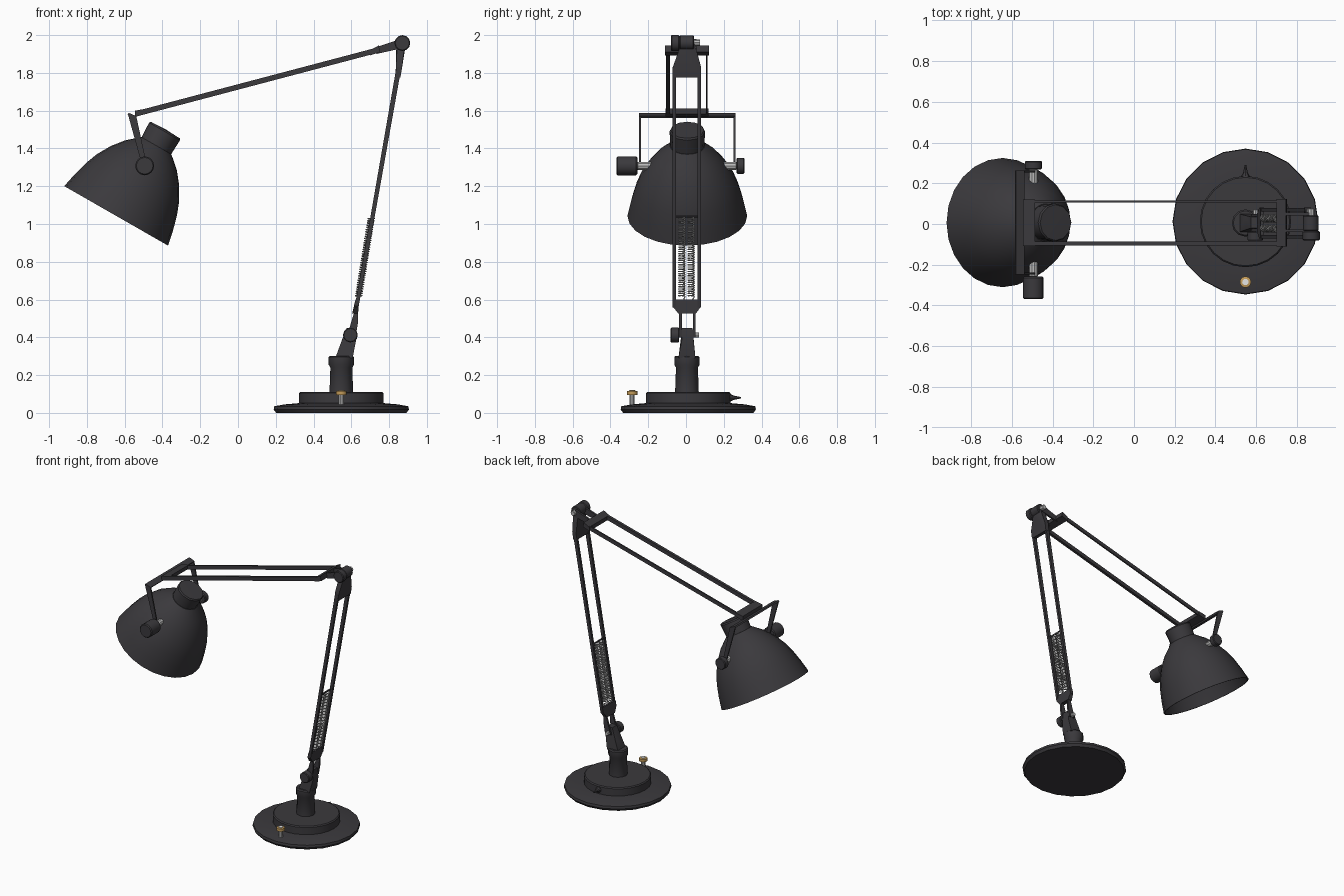
import bpy, bmesh, math
from mathutils import Vector, Matrix

if "Cube" in bpy.data.objects:
    bpy.data.objects.remove(bpy.data.objects["Cube"])


def material(name, rgb):
    m = bpy.data.materials.new(name)
    m.diffuse_color = (*rgb, 1)
    m.use_nodes = True
    m.node_tree.nodes["Principled BSDF"].inputs["Base Color"].default_value = m.diffuse_color
    return m


DARK = material("charcoal", (0.043, 0.041, 0.046))
STEEL = material("steel", (0.5, 0.5, 0.5))
BRASS = material("brass", (0.55, 0.33, 0.10))
WHITE = material("white", (0.8, 0.8, 0.78))


def finish(bm, name, mat=DARK):
    bmesh.ops.recalc_face_normals(bm, faces=bm.faces)
    me = bpy.data.meshes.new(name)
    bm.to_mesh(me)
    bm.free()
    ob = bpy.data.objects.new(name, me)
    bpy.context.collection.objects.link(ob)
    me.materials.append(mat)
    bpy.context.view_layer.objects.active = ob
    ob.select_set(True)
    bpy.ops.object.shade_smooth_by_angle(angle=math.radians(35))
    ob.select_set(False)
    return ob


def lathe(name, profile, origin, axis=(0, 0, 1), sides=20, mat=DARK):
    """Spin (radius, height) points about an axis."""
    bm = bmesh.new()
    vs = [bm.verts.new((r, 0, h)) for r, h in profile]
    es = [bm.edges.new(p) for p in zip(vs, vs[1:])]
    bmesh.ops.spin(bm, geom=vs + es, cent=(0, 0, 0), axis=(0, 0, 1),
                   angle=math.tau, steps=sides, use_merge=True)
    bmesh.ops.remove_doubles(bm, verts=bm.verts, dist=1e-5)
    rot = Vector((0, 0, 1)).rotation_difference(Vector(axis)).to_matrix().to_4x4()
    bm.transform(Matrix.Translation(origin) @ rot)
    return finish(bm, name, mat)


def pin(name, x, z, y0, y1, r, mat=DARK, sides=12):
    """Cylinder along y with a small edge chamfer."""
    c, h = r * 0.12, y1 - y0
    prof = [(0, 0), (r - c, 0), (r, c), (r, h - c), (r - c, h), (0, h)]
    return lathe(name, prof, (x, y0, z), (0, 1, 0), sides, mat)


def hull(name, points, mat=DARK):
    bm = bmesh.new()
    for p in points:
        bm.verts.new(p)
    bmesh.ops.convex_hull(bm, input=bm.verts)
    bmesh.ops.dissolve_limit(bm, angle_limit=0.01, verts=bm.verts, edges=bm.edges)
    return finish(bm, name, mat)


def loft(name, sections):
    """Convex block through rectangles (x0, x1, y0, y1, z)."""
    return hull(name, [(x, y, s[4]) for s in sections for x in s[:2] for y in s[2:4]])


def plate(name, outline, y0, y1):
    """Convex xz outline with thickness in y."""
    return hull(name, [(x, y, z) for x, z in outline for y in (y0, y1)])


def strip(name, a, b, y0, y1, wa, wb=None):
    """Bar between two xz points, with a width at each end."""
    wb = wa if wb is None else wb
    a, b = Vector(a), Vector(b)
    d = (b - a).normalized()
    n = Vector((-d.y, d.x)) / 2
    return plate(name, [a + n * wa, a - n * wa, b + n * wb, b - n * wb], y0, y1)


# base
BX, BY = 0.547, 0.012
lathe("base_disc", [(0, 0), (0.345, 0), (0.358, 0.018), (0.355, 0.035), (0.30, 0.045),
                    (0.22, 0.052), (0, 0.052)], (BX, BY, 0))
lathe("base_step", [(0, 0.045), (0.224, 0.045), (0.224, 0.104), (0.217, 0.111), (0, 0.111)],
      (BX, BY, 0), sides=24)
lathe("cable_outlet", [(0, 0), (0.03, 0), (0.012, 0.03), (0.004, 0.07), (0, 0.07)],
      (BX, 0.22, 0.08), (0, 1, 0), 8)

# switch
lathe("switch_stem", [(0, 0.045), (0.014, 0.045), (0.014, 0.095), (0, 0.095)],
      (BX, -0.285, 0), sides=10, mat=STEEL)
lathe("switch_ring", [(0.014, 0.095), (0.028, 0.095), (0.028, 0.115), (0.014, 0.118), (0.014, 0.095)],
      (BX, -0.285, 0), sides=12, mat=BRASS)
lathe("switch_cap", [(0, 0.095), (0.016, 0.095), (0.016, 0.121), (0, 0.121)],
      (BX, -0.285, 0), sides=10, mat=WHITE)

# post and leaning neck
lathe("post", [(0, 0.1), (0.063, 0.1), (0.058, 0.24), (0.067, 0.255), (0.067, 0.295),
               (0.06, 0.302), (0, 0.302)], (BX, 0.005, 0), sides=12)
loft("neck", [(0.515, 0.607, -0.04, 0.05, 0.29), (0.55, 0.625, -0.022, 0.04, 0.385),
              (0.575, 0.62, -0.02, 0.035, 0.45)])

# lower joint
pin("lower_knob", 0.595, 0.412, -0.082, -0.036, 0.039)
pin("lower_bolt", 0.597, 0.412, -0.036, 0.07, 0.014, STEEL, 8)
for n, y in (("front", -0.036), ("back", 0.036)):
    plate(f"lower_fork_{n}", [(0.575, 0.40), (0.605, 0.50), (0.622, 0.555), (0.636, 0.55),
                              (0.634, 0.47), (0.622, 0.40)], y, y + 0.014)
loft("lower_bracket", [(0.604, 0.636, -0.04, 0.052, 0.525), (0.615, 0.638, -0.072, 0.08, 0.565),
                       (0.622, 0.638, -0.072, 0.08, 0.60)])

# lower arm strips
for n, y in (("front", -0.071), ("back", 0.062)):
    strip(f"lower_arm_{n}", (0.628, 0.56), (0.852, 1.83), y, y + 0.017, 0.02, 0.026)

# springs with end hooks
LOW, HIGH = Vector((0.638, 0, 0.615)), Vector((0.706, 0, 1.035))
AX = (HIGH - LOW).normalized()
SIDE = Vector((0, 1, 0))
OUT = AX.cross(SIDE)
TURNS, STEPS, R = 36, 12, 0.017


def wire(name, pts, radius):
    cu = bpy.data.curves.new(name, "CURVE")
    cu.dimensions = "3D"
    cu.bevel_depth = radius
    cu.bevel_resolution = 0
    sp = cu.splines.new("POLY")
    sp.points.add(len(pts) - 1)
    for q, p in zip(sp.points, pts):
        q.co = (*p, 1)
    ob = bpy.data.objects.new(name, cu)
    bpy.context.collection.objects.link(ob)
    cu.materials.append(STEEL)


for n, y in (("front", -0.022), ("back", 0.027)):
    c = Vector((0, y, 0))
    coil = []
    for i in range(TURNS * STEPS + 1):
        a = math.tau * i / STEPS
        coil.append(c + LOW.lerp(HIGH, i / (TURNS * STEPS))
                    + R * (math.cos(a) * SIDE + math.sin(a) * OUT))
    wire(f"spring_{n}", [c + LOW - AX * 0.03] + coil, 0.0035)
pin("spring_anchor", 0.708, 1.04, -0.065, 0.07, 0.006, DARK, 8)

# elbow
loft("upper_bracket", [(0.834, 0.86, -0.07, 0.08, 1.775), (0.836, 0.868, -0.07, 0.08, 1.83),
                       (0.838, 0.885, -0.02, 0.042, 1.93), (0.845, 0.885, -0.02, 0.042, 1.97)])
pin("elbow_knob", 0.87, 1.958, -0.08, -0.035, 0.042)
pin("elbow_hub", 0.868, 1.960, -0.035, 0.042, 0.038)
pin("elbow_bolt", 0.868, 1.960, 0.04, 0.075, 0.018, STEEL, 8)
for n, y in (("front", -0.04), ("back", 0.042)):
    strip(f"elbow_link_{n}", (0.73, 1.917), (0.868, 1.956), y, y + 0.014, 0.034, 0.05)
plate("arm_crossbar", [(0.70, 1.893), (0.752, 1.91), (0.745, 1.945), (0.70, 1.922)], -0.11, 0.122)

# upper arm strips
strip("upper_arm_front", (-0.54, 1.583), (0.745, 1.922), -0.106, -0.086, 0.028)
strip("upper_arm_back", (-0.54, 1.583), (0.745, 1.922), 0.105, 0.115, 0.028)
plate("arm_end_bar", [(-0.545, 1.567), (-0.485, 1.583), (-0.485, 1.611), (-0.545, 1.60)], -0.108, 0.12)

# shade yoke
plate("yoke_bar", [(-0.585, 1.58), (-0.578, 1.588), (-0.537, 1.571), (-0.545, 1.56)], -0.248, 0.262)
for n, y in (("front", -0.248), ("back", 0.252)):
    plate(f"yoke_arm_{n}", [(-0.583, 1.582), (-0.538, 1.568), (-0.482, 1.31), (-0.505, 1.30)], y, y + 0.01)

# yoke knobs
KX, KZ = -0.494, 1.308
pin("yoke_knob_front", KX, KZ, -0.368, -0.258, 0.05, DARK, 16)
pin("yoke_pin_front", KX, KZ, -0.258, -0.18, 0.022, STEEL, 10)
pin("yoke_knob_back", KX, KZ, 0.268, 0.31, 0.042, DARK, 16)
pin("yoke_pin_back", KX, KZ, 0.18, 0.268, 0.022, STEEL, 10)

# shade with inner wall, and cap
SHADE, TILT = (-0.645, 0.007, 1.043), (0.497, 0, 0.8675)
outer = [(0.317, 0), (0.299, 0.085), (0.277, 0.165), (0.252, 0.23), (0.21, 0.305),
         (0.158, 0.37), (0.092, 0.428)]
inner = [(r - 0.008, max(h - 0.008, 0)) for r, h in reversed(outer)]
lathe("shade", [(0, 0.43)] + outer[::-1] + inner[::-1] + [(0, 0.42)], SHADE, TILT, 24)
lathe("shade_cap", [(0, 0.42), (0.09, 0.42), (0.094, 0.515), (0.088, 0.524), (0.07, 0.524),
                    (0, 0.528)], SHADE, TILT, 12)
